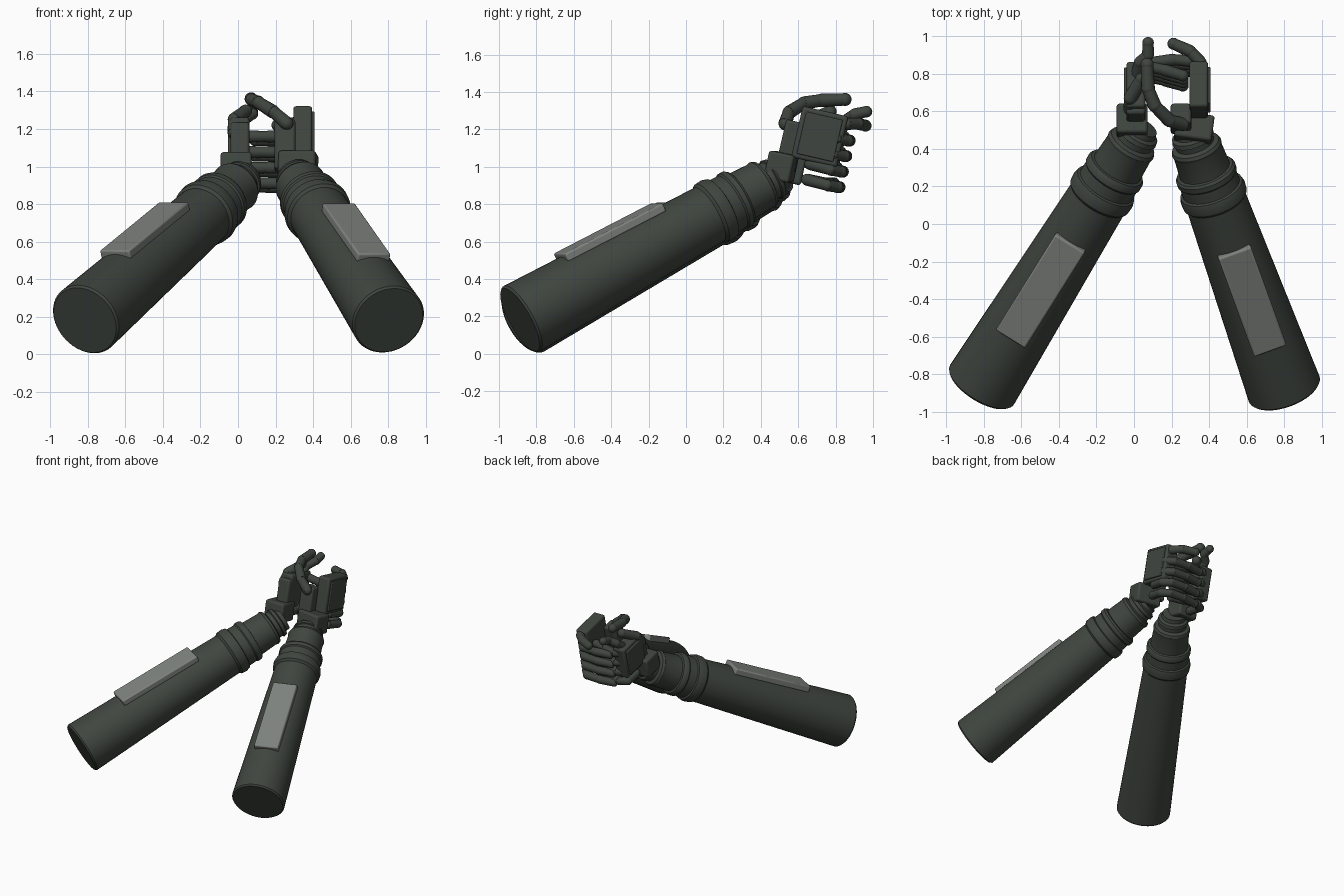
import bpy, bmesh, math
from mathutils import Vector, Matrix, Euler

cube = bpy.data.objects.get("Cube")
if cube:
    bpy.data.objects.remove(cube)


def material(name, rgb):
    m = bpy.data.materials.new(name)
    m.use_nodes = True
    m.diffuse_color = (*rgb, 1)
    b = m.node_tree.nodes["Principled BSDF"]
    b.inputs["Base Color"].default_value = (*rgb, 1)
    b.inputs["Roughness"].default_value = 0.7
    return m


DARK = material("dark green grey", (0.05, 0.06, 0.05))
PALE = material("pale grey", (0.21, 0.225, 0.21))


def finish(bm, name, mat, matrix=Matrix(), bevel=0):
    bmesh.ops.recalc_face_normals(bm, faces=bm.faces)
    me = bpy.data.meshes.new(name)
    bm.to_mesh(me)
    bm.free()
    ob = bpy.data.objects.new(name, me)
    bpy.context.collection.objects.link(ob)
    ob.matrix_world = matrix
    me.materials.append(mat)
    if bevel:
        mod = ob.modifiers.new("rounded edges", "BEVEL")
        mod.width = bevel
        mod.segments = 3
    bpy.ops.object.select_all(action="DESELECT")
    ob.select_set(True)
    bpy.context.view_layer.objects.active = ob
    bpy.ops.object.shade_smooth_by_angle(angle=math.radians(35))
    return ob


def lathe(name, profile, matrix, sides=48):
    bm = bmesh.new()
    rings = []
    for t, r in profile:
        rings.append([bm.verts.new((r * math.cos(a), t, r * math.sin(a)))
                      for a in (2 * math.pi * i / sides for i in range(sides))])
    for a, b in zip(rings, rings[1:]):
        for i in range(sides):
            j = (i + 1) % sides
            bm.faces.new((a[i], a[j], b[j], b[i]))
    bm.faces.new(rings[0])
    bm.faces.new(rings[-1])
    return finish(bm, name, DARK, matrix)


def block(name, size, loc, rot=(0, 0, 0), bevel=0.015, mat=DARK, frame=None):
    bm = bmesh.new()
    bmesh.ops.create_cube(bm, size=1)
    bmesh.ops.scale(bm, vec=size, verts=bm.verts)
    turn = Euler([math.radians(a) for a in rot]).to_matrix().to_4x4()
    return finish(bm, name, mat, frame or Matrix.Translation(loc) @ turn, bevel)


def digit(name, points, r):
    """Jointed finger: a tapered tube per bone and a ball at each joint."""
    bm = bmesh.new()
    pts = [Vector(p) for p in points]
    for p in pts:
        bmesh.ops.create_uvsphere(bm, u_segments=16, v_segments=10, radius=r,
                                  matrix=Matrix.Translation(p))
    for a, b in zip(pts, pts[1:]):
        d = b - a
        m = Matrix.Translation((a + b) / 2) @ d.to_track_quat("Z", "Y").to_matrix().to_4x4()
        bmesh.ops.create_cone(bm, cap_ends=True, segments=16, radius1=r * 1.04,
                              radius2=r * 0.94, depth=d.length, matrix=m)
    return finish(bm, name, DARK)


FOREARM = [(0, 0.19), (0.012, 0.2), (1.31, 0.163)]
LOWER_RING = [(1.30, 0.16), (1.32, 0.177), (1.36, 0.18), (1.39, 0.172), (1.40, 0.15)]
CUFF = [(1.38, 0.16), (1.46, 0.157), (1.47, 0.165), (1.50, 0.165), (1.515, 0.155), (1.52, 0.13)]
NECK = [(1.50, 0.14), (1.65, 0.133), (1.67, 0.138), (1.69, 0.13), (1.70, 0.105),
        (1.73, 0.105), (1.735, 0.115), (1.76, 0.11), (1.77, 0.09), (1.80, 0.085)]


def arm(side, start, direction, stretch, pad_t, pad_length):
    y = Vector(direction).normalized()
    x = y.cross(Vector((0, 0, 1))).normalized()
    z = x.cross(y)
    frame = Matrix((x, y, z)).transposed().to_4x4()
    frame.translation = start
    for part, prof in (("forearm", FOREARM), ("forearm_ring", LOWER_RING),
                       ("cuff", CUFF), ("wrist", NECK)):
        lathe(f"{side}_{part}", [(t * stretch, r) for t, r in prof], frame)
    # plate lying along the top of the forearm, following its taper
    place = frame @ Matrix.Translation((0, pad_t, 0.176)) @ Matrix.Rotation(-0.03, 4, "X")
    block(f"{side}_forearm_plate", (0.185, pad_length, 0.05), None, bevel=0.01,
          mat=PALE, frame=place)


arm("right", (-0.815, -0.865, 0.182), (0.66, 1.06, 0.585), 1.0, 0.75, 0.655)
arm("left", (0.803, -0.888, 0.182), (-0.385, 1.06, 0.59), 0.93, 0.67, 0.62)

# hands: wrist mounts and palms
block("right_wrist_mount", (0.165, 0.16, 0.15), (-0.01, 0.55, 0.99), (-12, 0, 0))
block("left_wrist_mount", (0.2, 0.14, 0.15), (0.32, 0.51, 1.0), (-12, 0, -8))
block("right_palm", (0.1, 0.25, 0.26), (0.01, 0.715, 1.11), (-13, 0, 0))
block("left_palm", (0.1, 0.25, 0.28), (0.345, 0.715, 1.16), (-13, 0, 0))
block("left_palm_back", (0.02, 0.2, 0.23), (0.397, 0.715, 1.16), (-13, 0, 0), 0.006)
block("right_palm_back", (0.02, 0.2, 0.21), (-0.043, 0.715, 1.11), (-13, 0, 0), 0.006)

# thumbs
block("left_thumb_base", (0.11, 0.11, 0.27), (0.25, 0.56, 1.11), (-13, 0, 0))
block("right_thumb_base", (0.1, 0.1, 0.22), (0.01, 0.61, 1.12), (-13, 0, 0))
digit("left_thumb", [(0.26, 0.53, 1.23), (0.19, 0.55, 1.29), (0.11, 0.63, 1.34),
                     (0.075, 0.72, 1.355), (0.07, 0.85, 1.36)], 0.035)
digit("right_thumb", [(-0.02, 0.61, 1.18), (-0.02, 0.67, 1.25), (0.04, 0.77, 1.295)], 0.035)

# index fingers reaching forward
digit("left_index", [(0.36, 0.78, 1.21), (0.355, 0.86, 1.23), (0.3, 0.92, 1.23),
                     (0.21, 0.96, 1.22)], 0.032)
digit("right_index", [(0.01, 0.78, 1.19), (0.03, 0.86, 1.25), (0.075, 0.9, 1.28),
                      (0.075, 0.965, 1.295)], 0.031)

# stacked fingers curling between the palms
for i, name in enumerate(("upper", "middle", "ring", "little")):
    h = 1.15 - 0.083 * i
    back = 0.018 * i
    digit(f"left_{name}_finger", [(0.36, 0.7 - back, h + 0.03), (0.375, 0.81 - back, h),
                                  (0.33, 0.865 - back, h - 0.01), (0.21, 0.875 - back, h - 0.01),
                                  (0.09, 0.86 - back, h - 0.01)], 0.031)
    digit(f"right_{name}_finger", [(0.0, 0.7 - back, h + 0.03), (-0.005, 0.81 - back, h + 0.01),
                                   (0.05, 0.845 - back, h + 0.01), (0.16, 0.82 - back, h + 0.01),
                                   (0.26, 0.79 - back, h + 0.01)], 0.031)
